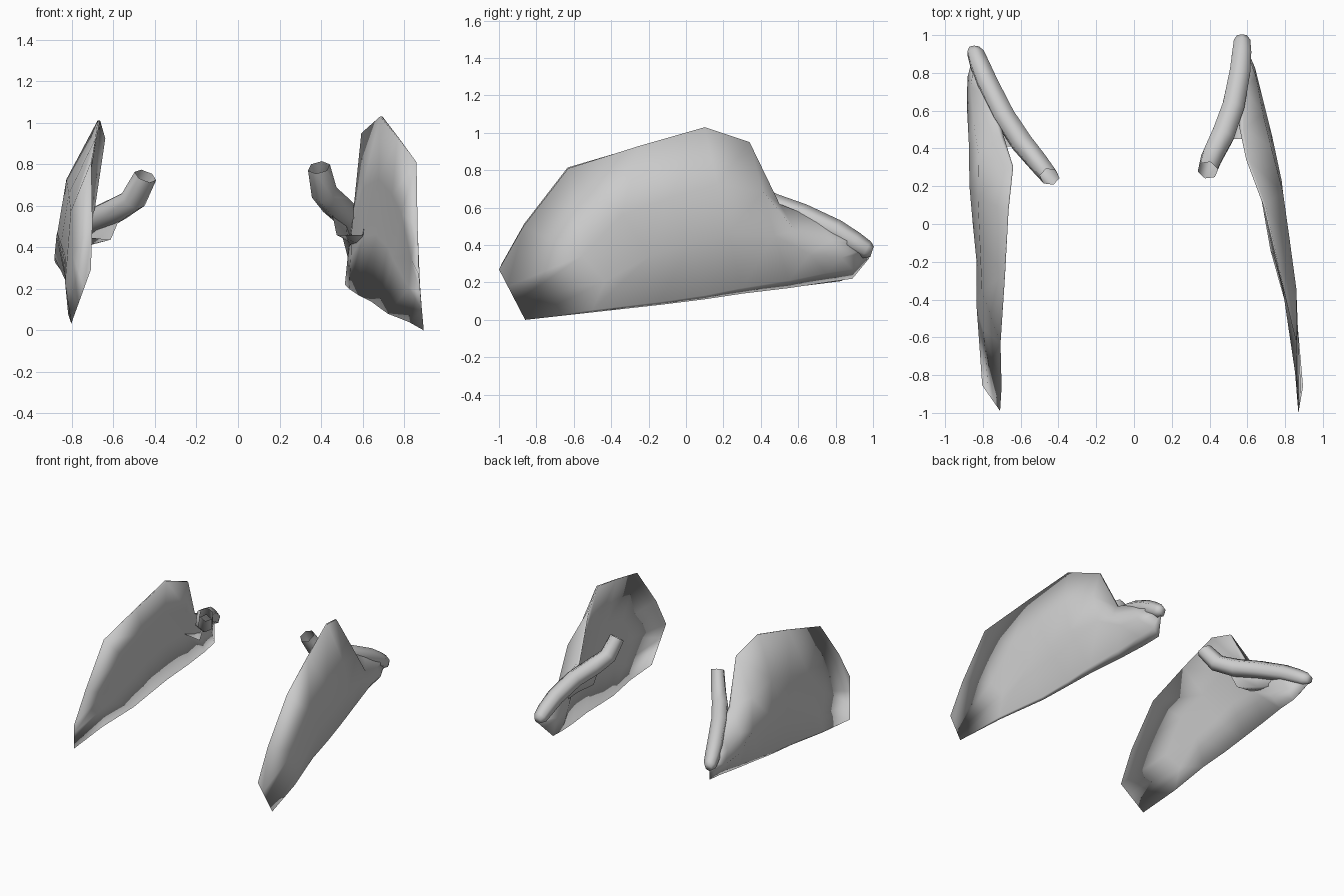
import bpy, bmesh, math
from mathutils import Vector, Matrix

if "Cube" in bpy.data.objects:
    bpy.data.objects.remove(bpy.data.objects["Cube"])

mat = bpy.data.materials.new("pale_grey")
mat.diffuse_color = (0.6, 0.6, 0.6, 1)
mat.use_nodes = True
mat.node_tree.nodes["Principled BSDF"].inputs["Base Color"].default_value = mat.diffuse_color

# Maps the right-hand half to the left: mirrored, turned and slightly rolled
LEFT = Matrix(((-1, -0.225, 0.14, -0.845 + 0.57 + 0.225 - 0.14 * 0.37),
               (0, 0.965, 0, -0.025),
               (0.10, 0, 0.97, -0.057),
               (0, 0, 0, 1)))


def finish(bm, name):
    """Make the right-hand object and its left-hand counterpart, fully smooth."""
    bmesh.ops.recalc_face_normals(bm, faces=bm.faces)
    for f in bm.faces:
        f.smooth = True
    for side in ("right", "left"):
        mesh = bpy.data.meshes.new(name + "_" + side)
        if side == "left":
            bm.transform(LEFT)
            bmesh.ops.reverse_faces(bm, faces=bm.faces)
        bm.to_mesh(mesh)
        ob = bpy.data.objects.new(name + "_" + side, mesh)
        bpy.context.collection.objects.link(ob)
        mesh.materials.append(mat)
    bm.free()


def loft(bm, rows, closed=False):
    """Join rows of points with quads."""
    vs = [[bm.verts.new(p) for p in row] for row in rows]
    n = len(rows[0])
    for a, b in zip(vs, vs[1:]):
        for i in range(n if closed else n - 1):
            j = (i + 1) % n
            bm.faces.new((a[i], a[j], b[j], b[i]))
    return vs


# Broad palm, a thin closed shell. Each rib: lower edge, upper edge,
# outer bulge, inner bulge, rearward shift, lower and upper edge thickness
ribs = [((.895, -.86, .00), (.87, -1.0, .27), .00, .00, 0, 0, 0),
        ((.83, -.50, .04), (.865, -.87, .50), .015, -.02, .22, .012, 0),
        ((.73, -.14, .08), (.86, -.63, .81), .045, -.03, .14, .015, 0),
        ((.69, .10, .11), (.77, -.25, .93), .085, .0, .05, .02, .006),
        ((.655, .30, .14), (.69, .10, 1.03), .115, .0, 0, .03, .012),
        ((.60, .55, .17), (.60, .34, .95), .13, .0, 0, .04, .012),
        ((.56, .75, .20), (.57, .50, .62), .12, -.02, 0, .05, .02),
        ((.54, .89, .22), (.57, .72, .53), .09, -.025, 0, .05, .02),
        ((.57, .98, .33), (.58, .97, .42), .00, .00, 0, 0, 0)]
bm = bmesh.new()
rings = []
for low, high, outer, inner, shift, thick_low, thick_high in ribs:
    low, high = Vector(low), Vector(high)
    ring = []
    for bulge, sign, steps in ((outer, 1, (0, .36, .66, 1)),
                               (inner, -1, (1, .66, .36, 0))):
        for t in steps:
            p = low.lerp(high, t)
            s = math.sin(math.pi * t)
            p.x += 1.1 * bulge * s
            p.y += shift * s
            if t == 0:
                p.x += sign * thick_low / 2
                p.z += thick_low if sign > 0 else 0
            if t == 1:
                p.x += sign * thick_high / 2
            ring.append(p)
    rings.append(ring)
loft(bm, rings, closed=True)
bmesh.ops.remove_doubles(bm, verts=bm.verts, dist=0.001)
finish(bm, "palm")

# Stem: tube running from the open base to the blunt rear tip
path = [((.39, .285, .785), .055), ((.415, .36, .665), .064),
        ((.47, .47, .605), .07), ((.525, .62, .555), .067),
        ((.56, .80, .475), .063), ((.57, .90, .415), .058),
        ((.572, .965, .375), .05), ((.572, .995, .365), .03)]
pts = [Vector(p) for p, r in path]
bm = bmesh.new()
rings = []
for i, (p, r) in enumerate(path):
    d = (pts[min(i + 1, len(pts) - 1)] - pts[max(i - 1, 0)]).normalized()
    u = d.cross(Vector((0, 0, 1))).normalized()
    w = u.cross(d)
    rings.append([pts[i] + r * (u * math.cos(a) + w * math.sin(a))
                  for a in (k * math.pi / 3 + math.pi / 6 for k in range(6))])
vs = loft(bm, rings, closed=True)
bm.faces.new(vs[-1])
finish(bm, "stem")

# Web: thin ragged sheet joining the stem to the palm
bm = bmesh.new()
loft(bm, [[(.45, .42, .58), (.475, .45, .46), (.60, .45, .46), (.635, .42, .63)],
          [(.52, .58, .52), (.53, .58, .43), (.60, .60, .41), (.67, .56, .50)],
          [(.56, .78, .44), (.56, .80, .38), (.59, .80, .36), (.63, .80, .40)]])
finish(bm, "web")
